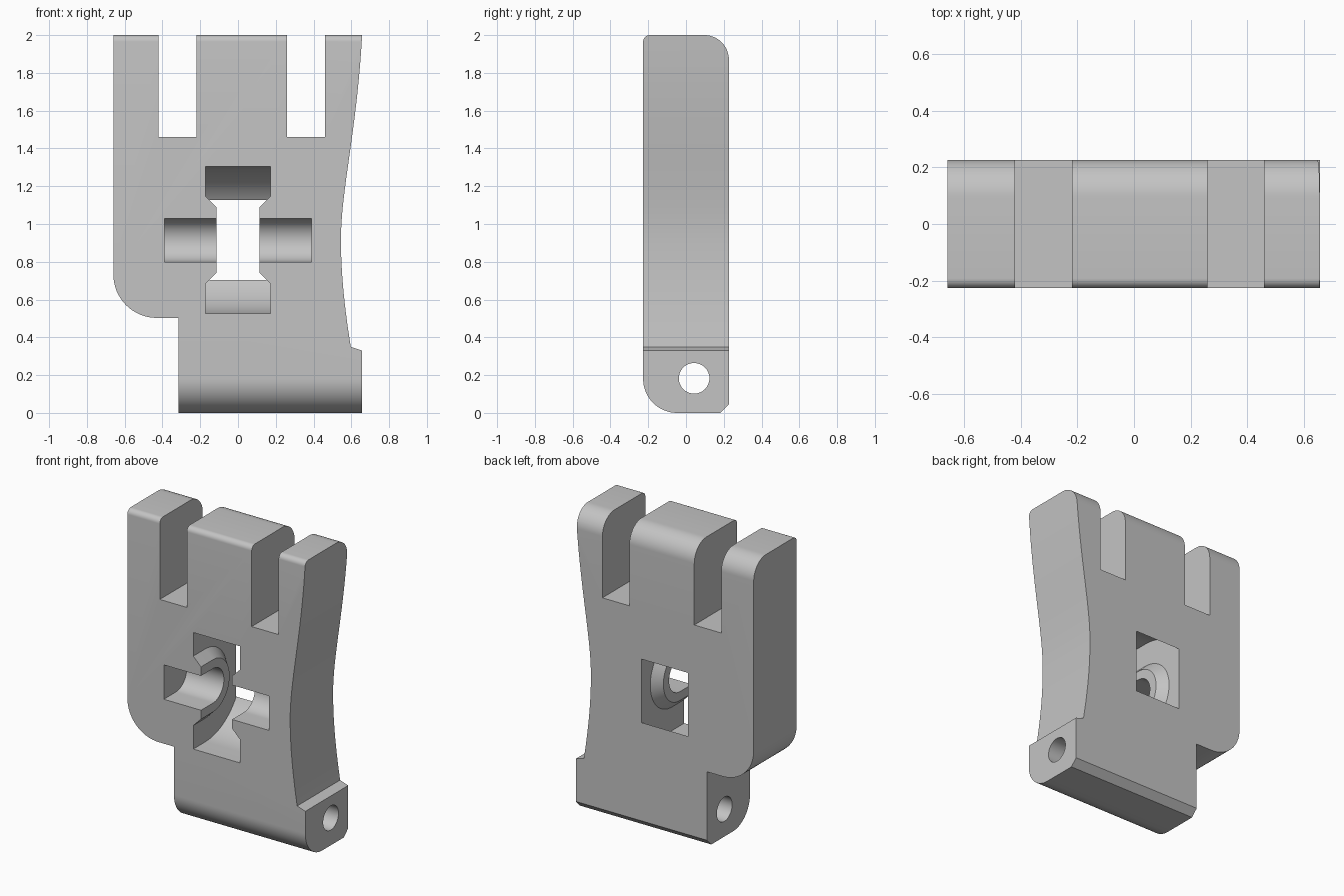
import bpy, bmesh
from math import radians, cos, sin
from mathutils import Vector
from mathutils.geometry import interpolate_bezier

cube = bpy.data.objects.get("Cube")
if cube:
    bpy.data.objects.remove(cube, do_unlink=True)

grey = bpy.data.materials.new("plain grey")
grey.use_nodes = True
colour = (0.55, 0.55, 0.55, 1)
grey.diffuse_color = colour
grey.node_tree.nodes["Principled BSDF"].inputs["Base Color"].default_value = colour


def arc(cu, cv, r, a0, a1, n=16):
    """Points of an arc in a 2D profile, angles in degrees."""
    angles = [radians(a0 + (a1 - a0) * i / n) for i in range(n + 1)]
    return [(cu + r * cos(a), cv + r * sin(a)) for a in angles]


def curve(*pts):
    return [(p.x, p.y) for p in interpolate_bezier(*[Vector((u, v, 0)) for u, v in pts], 20)]


def loft(name, axis, prof0, pos0, prof1, pos1):
    """Solid between two matching profiles, along x or y."""
    bm = bmesh.new()

    def ring(prof, pos):
        return [bm.verts.new((pos, u, v) if axis == "x" else (u, pos, v)) for u, v in prof]

    a, b = ring(prof0, pos0), ring(prof1, pos1)
    bm.faces.new(a)
    bm.faces.new(b[::-1])
    for i in range(len(a)):
        j = (i + 1) % len(a)
        bm.faces.new((a[i], b[i], b[j], a[j]))
    bmesh.ops.recalc_face_normals(bm, faces=bm.faces)
    mesh = bpy.data.meshes.new(name)
    bm.to_mesh(mesh)
    bm.free()
    mesh.materials.append(grey)
    obj = bpy.data.objects.new(name, mesh)
    bpy.context.collection.objects.link(obj)
    return obj


def prism(name, axis, prof, p0, p1):
    return loft(name, axis, prof, p0, prof, p1)


def boolean(target, tool, operation="DIFFERENCE"):
    """Apply a boolean and drop the used tool."""
    mod = target.modifiers.new("cut", "BOOLEAN")
    mod.operation, mod.solver, mod.object = operation, "EXACT", tool
    bpy.ops.object.select_all(action="DESELECT")
    bpy.context.view_layer.objects.active = target
    target.select_set(True)
    bpy.ops.object.modifier_apply(modifier=mod.name)
    bpy.data.objects.remove(tool, do_unlink=True)


D = 0.227           # half depth
CY, CZ = -0.10, 0.915   # pivot centre of the wheel pocket


def u_slot(r, n=32):
    """Round-bottomed slot open to the front."""
    return [(-0.5, CZ - r)] + arc(CY, CZ, r, -90, 90, n) + [(-0.5, CZ + r)]


# Body: rounded side section trimmed by the front outline
section = (arc(-D + 0.18, 0.18, 0.18, 180, 270)
           + [(D - 0.045, 0), (D, 0.045)]
           + arc(D - 0.13, 1.87, 0.13, 0, 90)
           + arc(-D + 0.035, 1.965, 0.035, 90, 180, 8))
body = prism("clip_body", "x", section, -0.8, 0.8)

outline = ([(-0.315, -0.1), (0.657, -0.1), (0.657, 0.33)]
           + curve((0.597, 0.35), (0.565, 0.55), (0.545, 0.73), (0.545, 0.92))[:-1]
           + curve((0.545, 0.92), (0.545, 1.18), (0.63, 1.5), (0.657, 2.0))
           + [(0.657, 2.1), (-0.66, 2.1)]
           + arc(-0.43, 0.733, 0.23, 180, 270)
           + [(-0.315, 0.503)])
boolean(body, prism("outline", "y", outline, -0.5, 0.5), "INTERSECT")

# Gaps between the three prongs
for x0, x1 in ((-0.42, -0.22), (0.26, 0.46)):
    gap = [(x0, 1.46), (x1, 1.46), (x1, 2.2), (x0, 2.2)]
    boolean(body, prism("prong_gap", "y", gap, -0.5, 0.5))

# Wheel pocket, leaving a tapered boss on each cheek
pocket = prism("wheel_pocket", "x", u_slot(0.39, 48), -0.172, 0.172)
for side in (-1, 1):
    boss = loft("boss", "x", u_slot(0.175), side * 0.115, u_slot(0.26), side * 0.2)
    # open the boss towards the front beyond the pocket
    boss.scale.y = 1.0
    boolean(pocket, boss)
boolean(body, pocket)

# Axle slot and hinge pin hole
boolean(body, prism("axle_slot", "x", u_slot(0.115), -0.39, 0.39))
boolean(body, prism("pin_hole", "x", arc(0.043, 0.183, 0.081, 0, 352.5, 47), -1, 1))

bpy.ops.object.select_all(action="DESELECT")
body.select_set(True)
bpy.context.view_layer.objects.active = body
bpy.ops.object.shade_smooth_by_angle(angle=radians(25))
